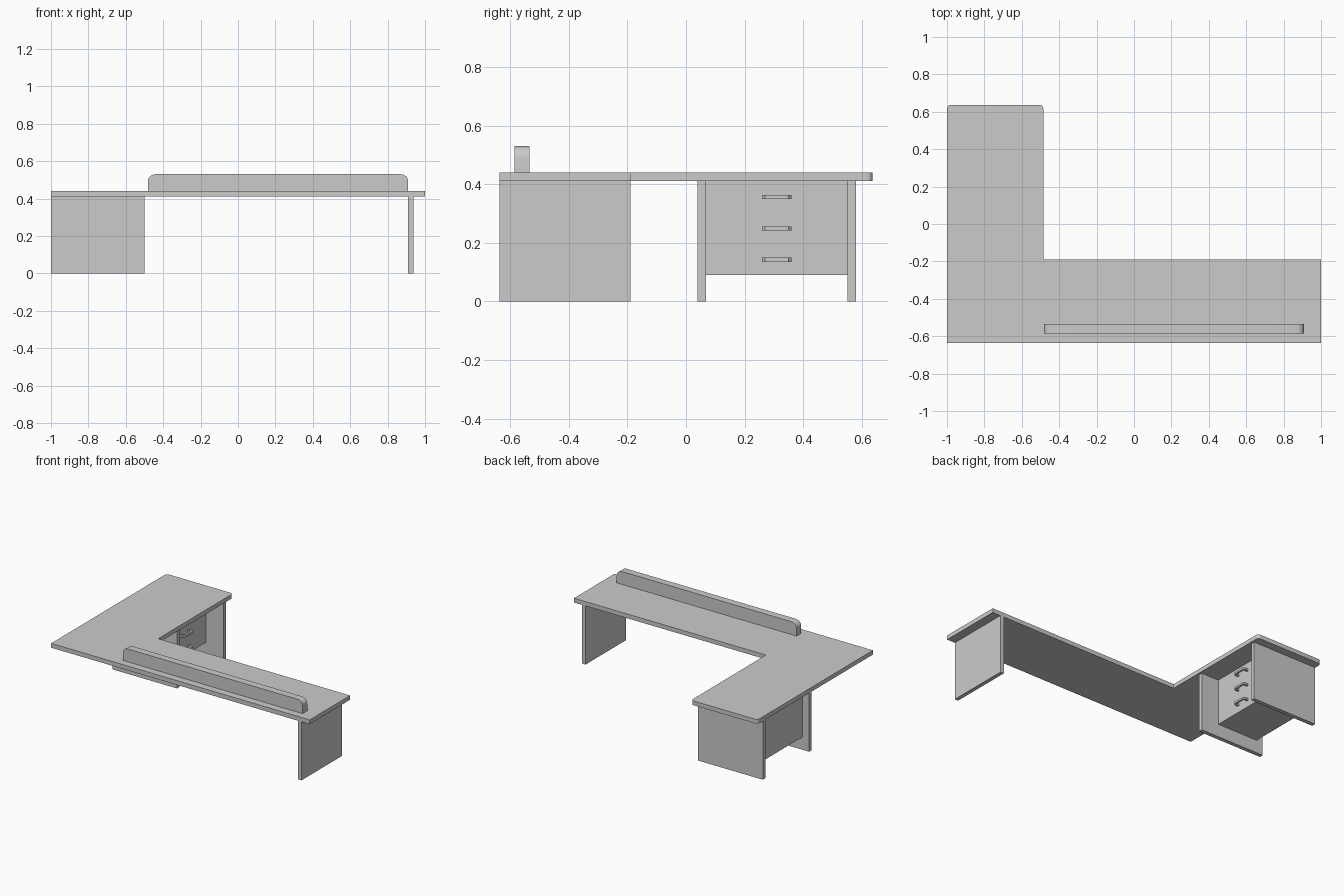
import bpy, bmesh
from math import cos, sin, radians
from mathutils import Vector

if "Cube" in bpy.data.objects:
    bpy.data.objects.remove(bpy.data.objects["Cube"])


def extrude_profile(name, points, direction):
    """Make a closed prism from a planar outline swept along a direction."""
    bm = bmesh.new()
    face = bm.faces.new([bm.verts.new(p) for p in points])
    swept = bmesh.ops.extrude_face_region(bm, geom=[face])["geom"]
    bmesh.ops.translate(bm, vec=Vector(direction),
                        verts=[v for v in swept if isinstance(v, bmesh.types.BMVert)])
    bmesh.ops.recalc_face_normals(bm, faces=bm.faces)
    mesh = bpy.data.meshes.new(name)
    bm.to_mesh(mesh)
    bm.free()
    obj = bpy.data.objects.new(name, mesh)
    bpy.context.collection.objects.link(obj)
    return obj


def box(name, x0, x1, y0, y1, z0, z1):
    return extrude_profile(name, [(x0, y0, z0), (x1, y0, z0), (x1, y1, z0), (x0, y1, z0)],
                           (0, 0, z1 - z0))


def arc(cx, cy, r, start, end, steps=6):
    return [(cx + r * cos(radians(start + (end - start) * i / steps)),
             cy + r * sin(radians(start + (end - start) * i / steps))) for i in range(steps + 1)]


def smooth(obj):
    bpy.ops.object.select_all(action='DESELECT')
    obj.select_set(True)
    bpy.context.view_layer.objects.active = obj
    bpy.ops.object.shade_smooth_by_angle(angle=radians(30))


# L-shaped top with rounded corners at the end of the return
outline = [(-1, -0.637), (1, -0.637), (1, -0.19), (-0.485, -0.19)]
outline += arc(-0.505, 0.617, 0.02, 0, 90) + arc(-0.98, 0.617, 0.02, 90, 180)
smooth(extrude_profile("desk_top", [(x, y, 0.41) for x, y in outline], (0, 0, 0.03)))

# Raised front screen with rounded upper corners
outline = [(-0.482, 0.44), (0.91, 0.44)]
outline += arc(0.87, 0.49, 0.04, 0, 90) + arc(-0.442, 0.49, 0.04, 90, 180)
smooth(extrude_profile("front_screen", [(x, -0.585, z) for x, z in outline], (0, 0.051, 0)))

# Leg panel at the right end
box("right_leg_panel", 0.91, 0.937, -0.637, -0.19, 0, 0.41)

# Drawer pedestal hung between two side panels
for name, y in (("front", 0.04), ("rear", 0.552)):
    box(f"pedestal_{name}_panel", -1, -0.5, y, y + 0.028, 0, 0.41)
box("drawer_cabinet", -0.95, -0.635, 0.068, 0.552, 0.09, 0.41)

# Bowed drawer handles
for i, z in enumerate((0.356, 0.249, 0.142)):
    face, out, t = -0.635, -0.597, 0.013
    loop = [(face, 0.26), (out - 0.01, 0.26), (out, 0.27), (out, 0.35), (out - 0.01, 0.36),
            (face, 0.36), (face, 0.36 - t), (out - t, 0.36 - t), (out - t, 0.26 + t),
            (face, 0.26 + t)]
    extrude_profile(f"drawer_handle_{i + 1}", [(x, y, z - 0.007) for x, y in loop], (0, 0, 0.014))
